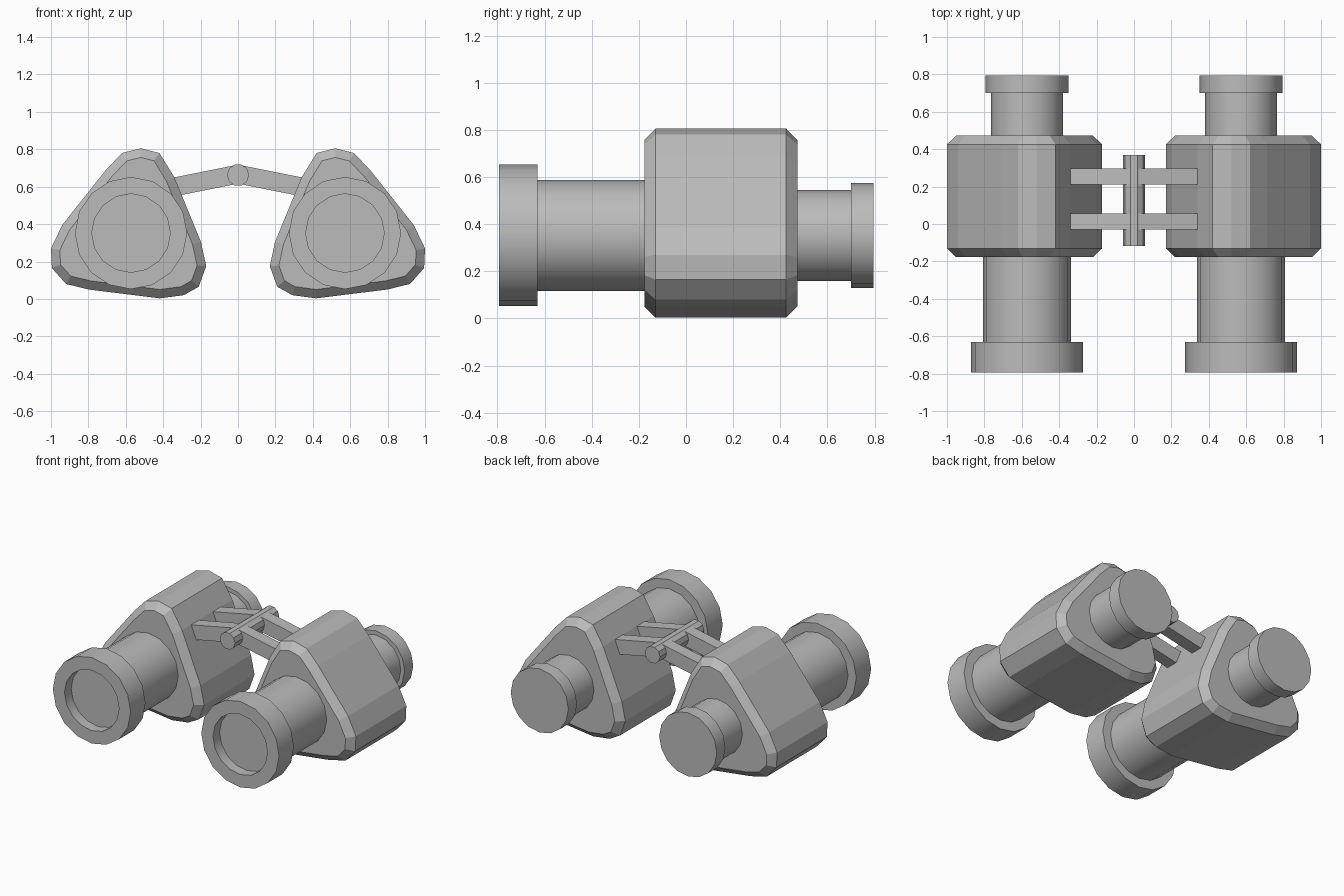
import bpy, bmesh, math
from mathutils import Vector

cube = bpy.data.objects.get("Cube")
if cube:
    bpy.data.objects.remove(cube, do_unlink=True)

grey = bpy.data.materials.new("plain_grey")
grey.use_nodes = True
GREY = (0.5, 0.5, 0.5, 1)
grey.diffuse_color = GREY
grey.node_tree.nodes["Principled BSDF"].inputs["Base Color"].default_value = GREY


def finish(bm, name, smooth=False):
    bmesh.ops.recalc_face_normals(bm, faces=bm.faces)
    mesh = bpy.data.meshes.new(name)
    bm.to_mesh(mesh)
    bm.free()
    mesh.materials.append(grey)
    obj = bpy.data.objects.new(name, mesh)
    bpy.context.collection.objects.link(obj)
    if smooth:
        bpy.ops.object.select_all(action='DESELECT')
        obj.select_set(True)
        bpy.context.view_layer.objects.active = obj
        bpy.ops.object.shade_smooth_by_angle(angle=math.radians(30))
    return obj


def lathe(name, profile, x, z, sides=16, turn=0.0, smooth=True):
    """Turn (radius, y) points around an axis along y, closing both ends."""
    bm = bmesh.new()
    angles = [turn + 2 * math.pi * i / sides for i in range(sides)]
    rings = [[bm.verts.new((x + r * math.sin(a), y, z + r * math.cos(a)))
              for a in angles] for r, y in profile]
    for a, b in zip(rings, rings[1:]):
        for i in range(sides):
            j = (i + 1) % sides
            bm.faces.new((a[i], a[j], b[j], b[i]))
    bm.faces.new(rings[0])
    bm.faces.new(rings[-1])
    return finish(bm, name, smooth)


# Rounded triangular outline of a prism housing (x, z)
HOUSING = [(0.52, 0.805), (0.42, 0.78), (0.34, 0.65), (0.198, 0.305),
           (0.17, 0.175), (0.21, 0.065), (0.29, 0.02), (0.417, 0.003),
           (0.797, 0.05), (0.92, 0.08), (0.995, 0.165), (1.0, 0.27),
           (0.94, 0.395), (0.71, 0.685), (0.62, 0.78)]


def housing(name, side, y0=-0.13, y1=0.425, chamfer=0.047):
    bm = bmesh.new()
    front = bm.faces.new([bm.verts.new((side * x, y0, z)) for x, z in HOUSING])
    back = bm.faces.new([bm.verts.new((side * x, y1, z)) for x, z in HOUSING])
    a, b = list(front.verts), list(back.verts)
    for i in range(len(a)):
        bm.faces.new((a[i - 1], a[i], b[i], b[i - 1]))
    bmesh.ops.recalc_face_normals(bm, faces=bm.faces)
    # Chamfered rims on both ends
    bmesh.ops.inset_individual(bm, faces=[front, back], thickness=chamfer,
                               use_even_offset=True)
    for face, shift in ((front, -chamfer), (back, chamfer)):
        bmesh.ops.translate(bm, verts=face.verts, vec=(0, shift, 0))
    return finish(bm, name)


def arm(name, side, y0, y1):
    """Sloping bar from the hinge to a housing."""
    bm = bmesh.new()
    start, end = Vector((0, 0, 0.667)), Vector((side * 0.34, 0, 0.599))
    up = Vector((side * 0.01, 0, 0.049))
    corners = (start + up, end + up, end - up, start - up)
    a, b = [[bm.verts.new(c + Vector((0, y, 0))) for c in corners]
            for y in (y0, y1)]
    bm.faces.new(a)
    bm.faces.new(b)
    for i in range(4):
        bm.faces.new((a[i - 1], a[i], b[i], b[i - 1]))
    return finish(bm, name)


# Front barrel with a recessed lens, and eyepiece with its wider cup
BARREL = [(0.21, -0.72), (0.21, -0.793), (0.30, -0.793), (0.30, -0.63),
          (0.236, -0.63), (0.236, -0.15)]
EYEPIECE = [(0.193, 0.44), (0.193, 0.70), (0.222, 0.70), (0.222, 0.795)]

for label, side in (("left", 1), ("right", -1)):
    housing(label + "_housing", side)
    lathe(label + "_barrel", BARREL, side * 0.572, 0.352)
    lathe(label + "_eyepiece", EYEPIECE, side * 0.572, 0.352)
    arm(label + "_front_arm", side, -0.03, 0.055)
    arm(label + "_back_arm", side, 0.21, 0.297)

# Central hinge
lathe("hinge_rod", [(0.059, -0.117), (0.059, 0.37)], 0, 0.662,
      sides=10, turn=math.pi / 10, smooth=False)
